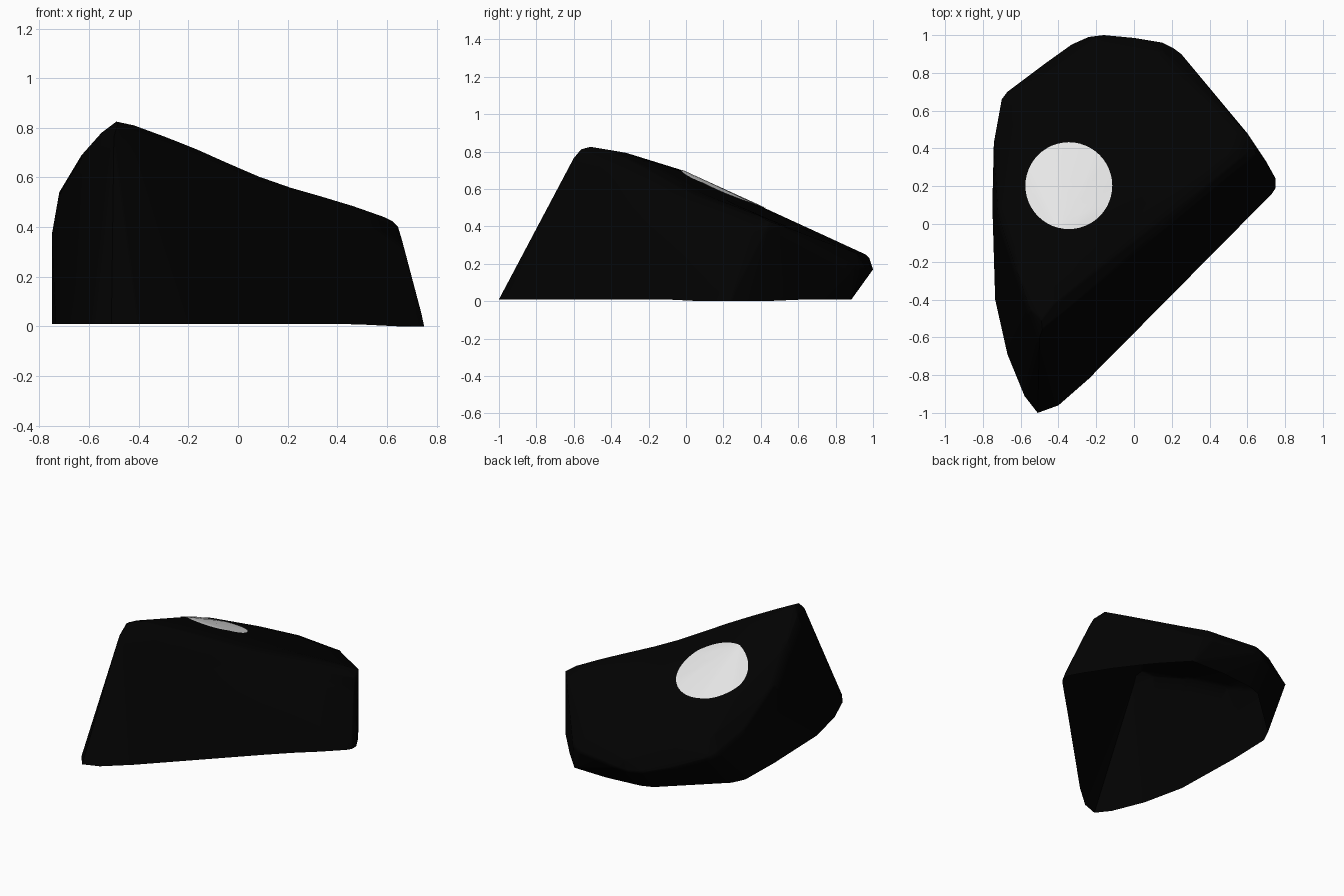
import bpy, bmesh, math
from mathutils import Vector
from mathutils.bvhtree import BVHTree

if "Cube" in bpy.data.objects:
    bpy.data.objects.remove(bpy.data.objects["Cube"])


def material(name, value):
    m = bpy.data.materials.new(name)
    m.diffuse_color = (value, value, value, 1)
    m.use_nodes = True
    m.node_tree.nodes["Principled BSDF"].inputs["Base Color"].default_value = m.diffuse_color
    return m


def finish(bm, name, mat, angle):
    mesh = bpy.data.meshes.new(name)
    bm.to_mesh(mesh)
    bm.free()
    mesh.materials.append(mat)
    ob = bpy.data.objects.new(name, mesh)
    bpy.context.collection.objects.link(ob)
    bpy.ops.object.select_all(action='DESELECT')
    ob.select_set(True)
    bpy.context.view_layer.objects.active = ob
    bpy.ops.object.shade_smooth_by_angle(angle=math.radians(angle))
    return ob


black = material("matte black", 0.0006)
white = material("white", 0.8)

# Outline of the open underside (x, y)
base = [(.75, .24), (.75, .19), (.73, .16), (-.24, -.82), (-.4, -.96), (-.51, -1),
        (-.58, -.91), (-.67, -.69), (-.735, -.4), (-.75, .1), (-.742, .40),
        (-.70, .49), (-.33, .83), (-.25, .86), (0, .885), (.25, .88),
        (.4, .72), (.6, .48), (.7, .33)]
# Widest rim around the back and left
rim = [(-.75, .1, .37), (-.742, .43, .36), (-.70, .66, .28), (-.67, .70, .26),
       (-.47, .85, .19), (-.33, .95, .16), (-.24, .99, .16), (-.16, 1, .17),
       (0, .985, .18), (.15, .96, .18), (.21, .93, .18), (.25, .90, .19)]
# Rounded lip along the front of the roof
lip = [(-.50, -.60, .765), (-.485, -.56, .812), (-.49, -.51, .825), (-.42, -.42, .81),
       (.59, .37, .44), (.62, .45, .425), (.645, .37, .40), (.66, .34, .35)]
# Crest and back of the sloping roof, with the rounded left shoulder
roof = [(-.42, -.32, .793), (-.40, -.03, .703), (-.40, .40, .507), (-.60, .35, .505),
        (.22, .86, .265), (.15, .91, .262), (-.2, .96, .25), (-.21, .98, .23),
        (-.42, .83, .305), (-.64, .62, .385),
        (-.72, .05, .54), (-.63, -.22, .69), (-.55, -.45, .78)]

# Rock shell: the hull over the outlines, open underneath
bm = bmesh.new()
for p in [(x, y, 0.01) for x, y in base] + rim + lip + roof:
    bm.verts.new(p)
bmesh.ops.convex_hull(bm, input=bm.verts)
bmesh.ops.recalc_face_normals(bm, faces=bm.faces)
bottom = [f for f in bm.faces if all(v.co.z < 0.02 for v in f.verts)]
bmesh.ops.delete(bm, geom=bottom, context='FACES')
bmesh.ops.delete(bm, geom=[v for v in bm.verts if not v.link_faces], context='VERTS')
bmesh.ops.subdivide_edges(bm, edges=bm.edges, cuts=7, use_grid_fill=True)
bmesh.ops.triangulate(bm, faces=bm.faces)
for v in bm.verts:
    # Shallow dip across the middle of the roof
    t = (v.co.x - .14) / .42
    if abs(t) < 1:
        v.co.z -= .023 * math.cos(t * math.pi / 2) ** 2 * min(1, (v.co.z / .6) ** 2)
    # The right corner touches the ground
    if v.co.z < .02 and v.co.x > .45:
        v.co.z -= .01 * min(1, (v.co.x - .45) / .2)
tree = BVHTree.FromBMesh(bm)
finish(bm, "rock_shell", black, 60)

# Round painted spot, draped over the roof
RINGS, SIDES = 10, 48


def drape(x, y):
    hit = tree.ray_cast(Vector((x, y, 3)), Vector((0, 0, -1)))[0]
    return hit + Vector((0, 0, 0.004))


bm = bmesh.new()
centre = bm.verts.new(drape(-.345, .203))
loops = []
for r in range(1, RINGS + 1):
    d = .23 * r / RINGS
    loops.append([bm.verts.new(drape(-.345 + d * math.cos(2 * math.pi * i / SIDES),
                                     .203 + d * math.sin(2 * math.pi * i / SIDES)))
                  for i in range(SIDES)])
for i in range(SIDES):
    j = (i + 1) % SIDES
    bm.faces.new((centre, loops[0][i], loops[0][j]))
    for a, b in zip(loops, loops[1:]):
        bm.faces.new((a[i], b[i], b[j], a[j]))
finish(bm, "round_spot", white, 40)
